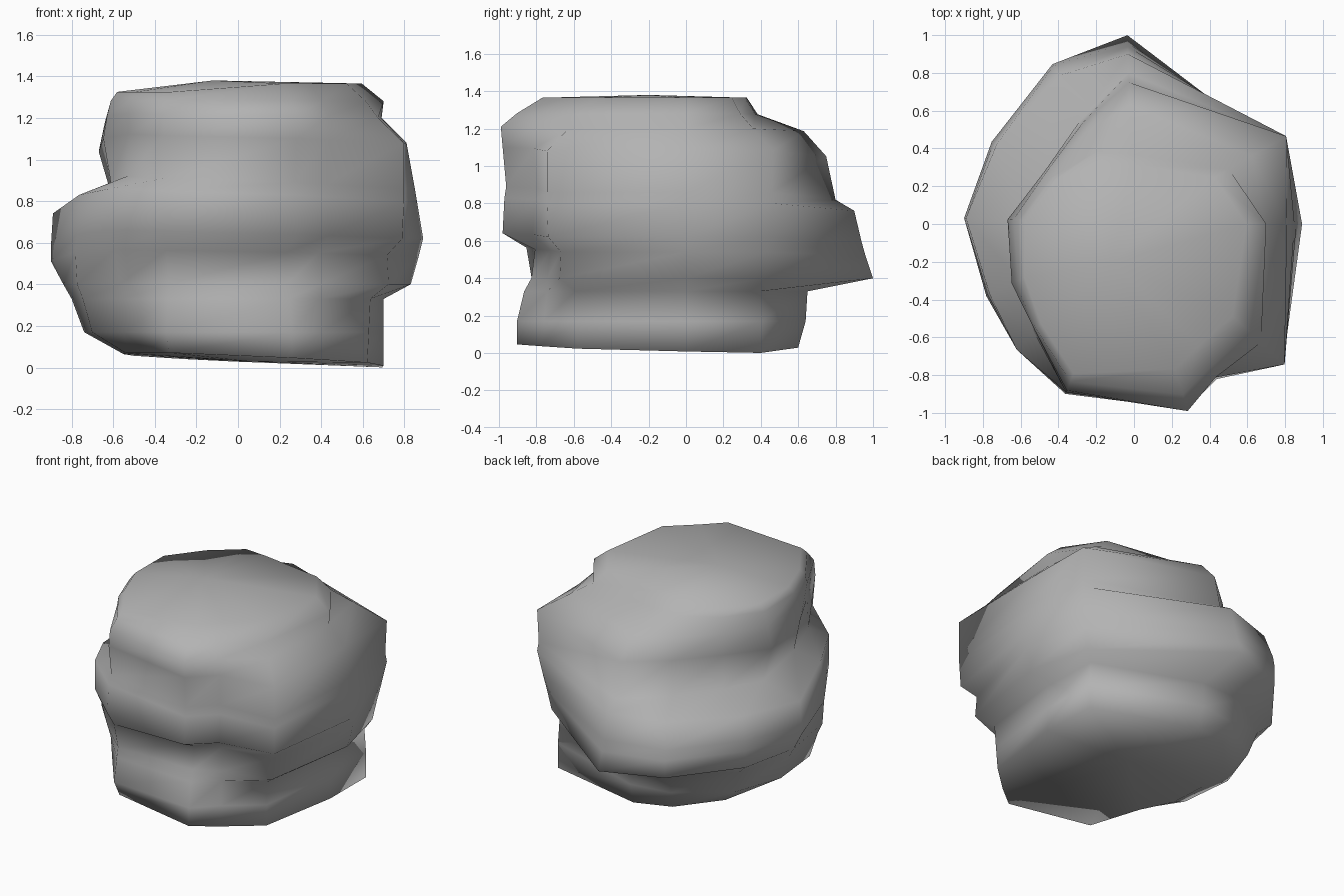
import bpy, bmesh, math

# Directions of the boulder's corners, seen from above (0 = right, 90 = back)
ANGLES = [0, 30, 92, 117, 150, 178, 206, 227, 248, 286, 298, 317]
# How far the middle layers warp up or down at each corner
WARP = [0, 0, -.04, -.05, -.06, -.06, .03, .06, .05, .03, .02, 0]

# Rock strata from bottom to top: height, then reach of each corner
STRATA = [
    (0.04, .70, .80, .60, .60, .58, .55, .60, .64, .88, .94, .88, .85),
    (0.17, .70, .80, .64, .67, .72, .74, .78, .80, .92, .94, .86, .86),
    (0.33, .70, .79, .65, .72, .78, .80, .83, .81, .90, .90, .84, .87),
    (0.40, .83, .84, 1.0, .95, .87, .84, .86, .83, .89, .86, .84, .99),
    (0.54, .87, .87, .96, .95, .87, .90, .87, .87, .92, .84, .82, .98),
    (0.62, .89, .89, .94, .94, .86, .90, .86, .91, .97, 1.02, .93, 1.08),
    (0.80, .86, .93, .90, .88, .84, .89, .85, .91, .96, 1.01, .91, 1.09),
    (0.86, .85, .92, .80, .62, .54, .60, .68, .78, .94, 1.0, .90, 1.09),
    (1.08, .81, .93, .75, .60, .55, .67, .72, .77, .96, 1.02, .92, 1.09),
    (1.20, .69, .72, .63, .55, .54, .64, .70, .77, .95, 1.03, .92, .92),
    (1.28, .70, .58, .37, .43, .50, .61, .68, .76, .90, .94, .86, .84),
]


def warp(z, w):
    # strongest around the big left-hand ledge, none at the base
    return z + w * max(0, math.sin(math.pi * (z - 0.4) / 0.9)) if z > 0.4 else z


bm = bmesh.new()
rings = []
for z, *reach in STRATA:
    ring = []
    for a, r, w in zip(ANGLES, reach, WARP):
        x, y = r * math.cos(math.radians(a)), r * math.sin(math.radians(a))
        h = warp(z, w)
        if z < 0.1:  # slightly sloping underside
            h -= 0.045 * x + 0.02 * y
        ring.append(bm.verts.new((x, y, h)))
    rings.append(ring)

# Top: one inner ring, lower and wider on the left, and a centre point
cap = []
for v in rings[-1]:
    left = v.co.x < -0.3
    s = 0.95 if left else 0.85
    cap.append(bm.verts.new((v.co.x * s, v.co.y * s, 1.325 if left else 1.365)))
rings.append(cap)
n = len(ANGLES)
for low, high in zip(rings, rings[1:]):
    for i in range(n):
        j = (i + 1) % n
        bm.faces.new((low[i], low[j], high[j], high[i]))
top = bm.verts.new((-0.12, -0.2, 1.38))
bottom = bm.verts.new((0.05, 0.0, 0.03))
for i in range(n):
    j = (i + 1) % n
    bm.faces.new((rings[-1][i], rings[-1][j], top))
    bm.faces.new((rings[0][j], rings[0][i], bottom))
bmesh.ops.recalc_face_normals(bm, faces=bm.faces)
for f in bm.faces:
    f.smooth = True

mesh = bpy.data.meshes.new("boulder")
bm.to_mesh(mesh)
bm.free()
boulder = bpy.data.objects.new("boulder", mesh)
bpy.context.collection.objects.link(boulder)

stone = bpy.data.materials.new("grey stone")
stone.diffuse_color = (0.45, 0.45, 0.45, 1)
mesh.materials.append(stone)
